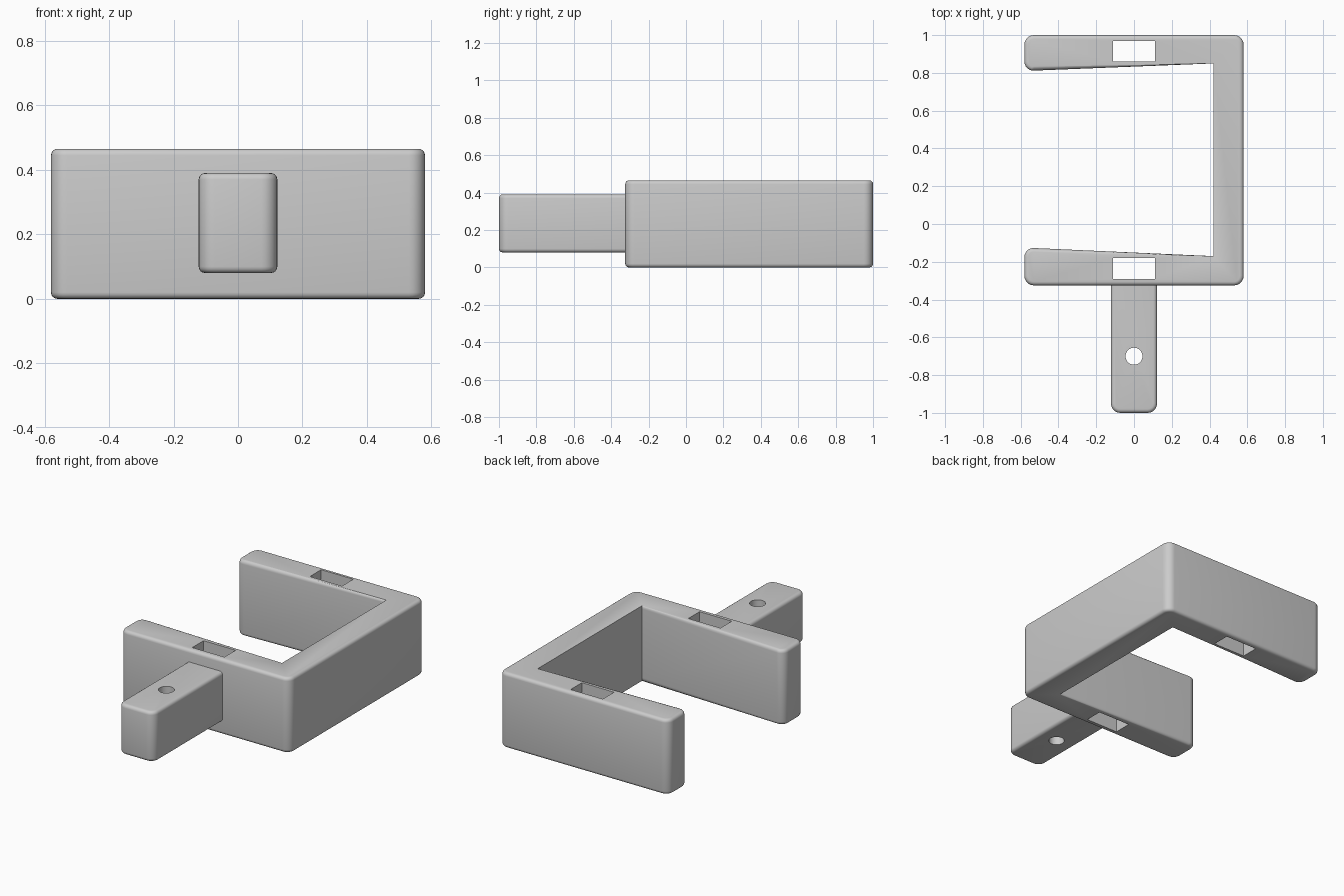
import bpy, bmesh, math

if "Cube" in bpy.data.objects:
    bpy.data.objects.remove(bpy.data.objects["Cube"], do_unlink=True)

grey = bpy.data.materials.new("plain grey")
grey.use_nodes = True
colour = (0.6, 0.6, 0.6, 1)
grey.diffuse_color = colour
grey.node_tree.nodes["Principled BSDF"].inputs["Base Color"].default_value = colour


def rounded_prism(name, outline, z0, z1, round_corner, soft_rim):
    """Extrude an outline, round chosen upright corners, then soften the chosen rims."""
    bm = bmesh.new()
    base = bm.faces.new([bm.verts.new((x, y, z0)) for x, y in outline])
    top = bmesh.ops.extrude_face_region(bm, geom=[base])["geom"]
    bmesh.ops.translate(bm, vec=(0, 0, z1 - z0),
                        verts=[v for v in top if isinstance(v, bmesh.types.BMVert)])
    bmesh.ops.recalc_face_normals(bm, faces=bm.faces)

    def level(e):
        return abs(e.verts[0].co.z - e.verts[1].co.z) < 1e-5

    def middle(e):
        return (e.verts[0].co + e.verts[1].co) / 2

    upright = [e for e in bm.edges if not level(e) and round_corner(middle(e))]
    bmesh.ops.bevel(bm, geom=upright, offset=0.05, segments=6, profile=0.5, affect='EDGES')
    rims = [e for e in bm.edges if level(e) and soft_rim(middle(e))]
    bmesh.ops.bevel(bm, geom=rims, offset=0.02, segments=4, profile=0.5, affect='EDGES')
    bmesh.ops.recalc_face_normals(bm, faces=bm.faces)
    mesh = bpy.data.meshes.new(name)
    bm.to_mesh(mesh)
    bm.free()
    mesh.materials.append(grey)
    obj = bpy.data.objects.new(name, mesh)
    bpy.context.collection.objects.link(obj)
    return obj


def cut(obj, cutter):
    """Subtract a cutter and delete it."""
    mod = obj.modifiers.new("cut", 'BOOLEAN')
    mod.operation, mod.solver, mod.object = 'DIFFERENCE', 'EXACT', cutter
    bpy.context.view_layer.objects.active = obj
    bpy.ops.object.modifier_apply(modifier=mod.name)
    bpy.data.objects.remove(cutter, do_unlink=True)


def smooth(obj):
    bpy.ops.object.select_all(action='DESELECT')
    obj.select_set(True)
    bpy.context.view_layer.objects.active = obj
    bpy.ops.object.shade_smooth_by_angle(angle=math.radians(35))


# C-shaped bracket with tapered arms; the inside of its back wall stays sharp
bracket = rounded_prism(
    "bracket",
    [(-0.58, -0.325), (0.58, -0.325), (0.58, 1), (-0.58, 1),
     (-0.58, 0.81), (0.42, 0.85), (0.42, -0.17), (-0.58, -0.125)],
    0, 0.465,
    lambda p: abs(p.x) > 0.5,
    lambda p: abs(p.x - 0.42) > 0.01)

# Rectangular slots through both arms
for y in (0.915, -0.235):
    bpy.ops.mesh.primitive_cube_add(size=1, location=(0, y, 0.23))
    slot = bpy.context.object
    slot.scale = (0.22, 0.11, 1)
    cut(bracket, slot)
smooth(bracket)

# Mounting tongue with a pin hole
tongue = rounded_prism(
    "mounting_tongue",
    [(-0.122, -1), (0.122, -1), (0.122, -0.31), (-0.122, -0.31)],
    0.08, 0.39,
    lambda p: p.y < -0.9,
    lambda p: p.y < -0.32)
bpy.ops.mesh.primitive_cylinder_add(vertices=32, radius=0.045, depth=1, location=(0, -0.7, 0.23))
cut(tongue, bpy.context.object)
smooth(tongue)
